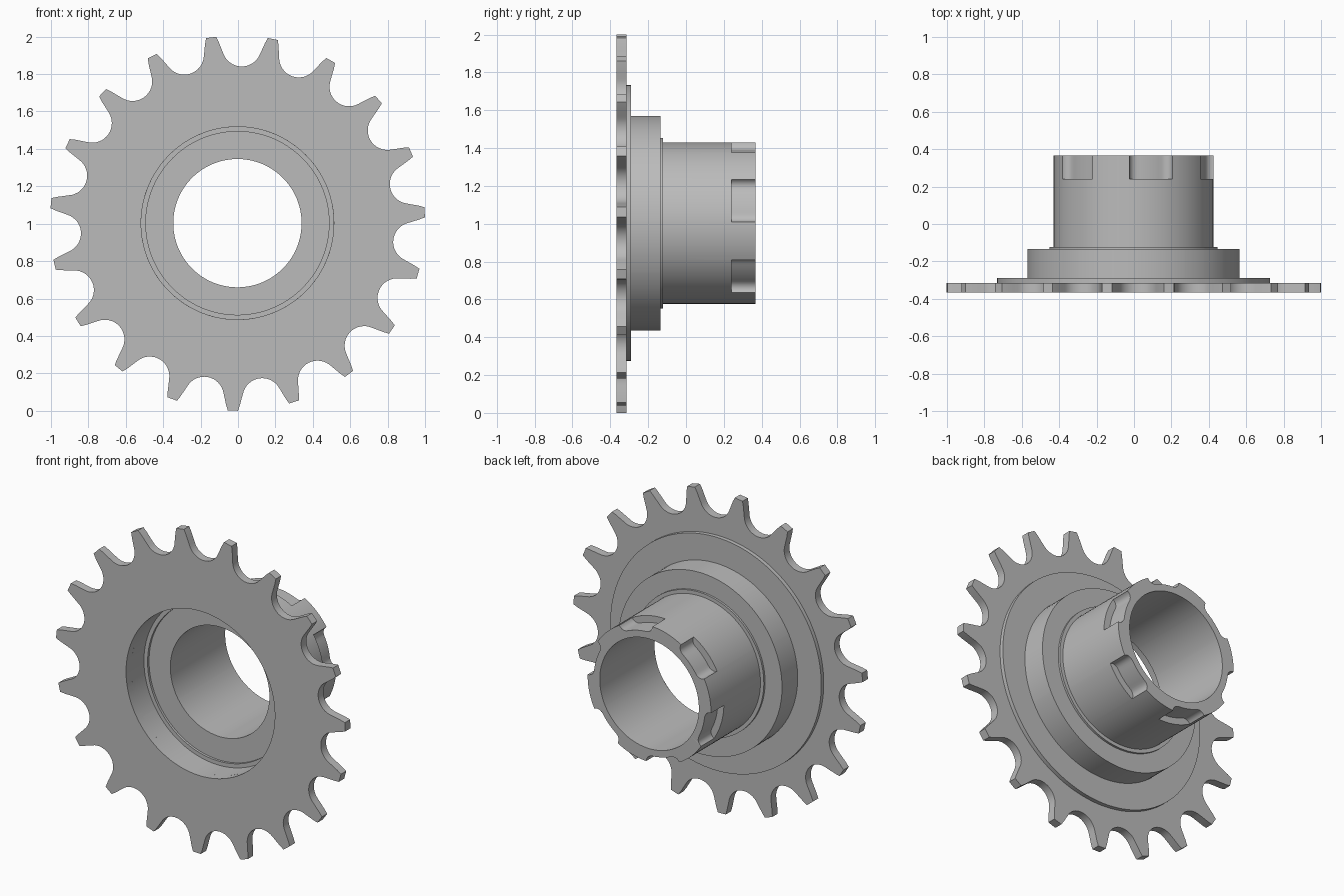
import bpy, bmesh
from math import sin, cos, radians, degrees, atan2, hypot, pi

if "Cube" in bpy.data.objects:
    bpy.data.objects.remove(bpy.data.objects["Cube"], do_unlink=True)

CX, CZ = -0.003, 1.003          # axis of the wheel, running along y
TEETH, TIP_R = 19, 1.003
FIRST_TOOTH = 268.6             # degrees
BORE_R, TUBE_R, COUNTERBORE_R = 0.343, 0.427, 0.515
PLATE_FRONT, PLATE_BACK = -0.367, -0.315
TUBE_END, NOTCH_START = 0.367, 0.24

steel = bpy.data.materials.new("steel_grey")
steel.use_nodes = True
GREY = (0.5, 0.5, 0.5, 1)
steel.diffuse_color = GREY
steel.node_tree.nodes["Principled BSDF"].inputs["Base Color"].default_value = GREY


def loft(name, loops):
    """Skin a closed chain of loops; each is (list of (angle, radius), y)."""
    bm = bmesh.new()
    rings = [[bm.verts.new((CX + r * cos(a), y, CZ + r * sin(a))) for a, r in pts]
             for pts, y in loops]
    for k, ring in enumerate(rings):
        following = rings[(k + 1) % len(rings)]
        for i in range(len(ring)):
            j = (i + 1) % len(ring)
            bm.faces.new((ring[i], ring[j], following[j], following[i]))
    bmesh.ops.remove_doubles(bm, verts=bm.verts, dist=1e-5)
    bmesh.ops.recalc_face_normals(bm, faces=bm.faces)
    mesh = bpy.data.meshes.new(name)
    bm.to_mesh(mesh)
    bm.free()
    mesh.materials.append(steel)
    obj = bpy.data.objects.new(name, mesh)
    bpy.context.collection.objects.link(obj)
    bpy.ops.object.select_all(action="DESELECT")
    obj.select_set(True)
    bpy.context.view_layer.objects.active = obj
    bpy.ops.object.shade_smooth_by_angle(angle=radians(30))
    return obj


def circle(pts, radius):
    return [(a, radius) for a, _ in pts]


# Toothed outline: round roller seat, then a flank curving in to a narrow tip
def tooth_outline():
    half = pi / TEETH
    seat_r, seat_centre = 0.105, 0.943
    side = []
    for k in range(9):
        t = radians(70) * k / 8
        x, z = seat_r * sin(t), seat_centre - seat_r * cos(t)
        side.append((atan2(x, z), hypot(x, z)))
    for width, r in ((0.045, 0.94), (0.037, 0.973), (0.027, TIP_R)):
        side.append((half - width / r, r))
    gap = [(-a, r) for a, r in reversed(side[1:])] + side
    start = radians(FIRST_TOOTH) + half
    return [(start + 2 * half * n + a, r) for n in range(TEETH) for a, r in gap]


# Tube rim outline with six shallow filleted notches
def notched_outline():
    floor_r, fillet, half = 0.385, 0.04, radians(16)
    side = [(half, TUBE_R)]
    for k in range(6):
        t = radians(90) * k / 5
        r = floor_r + fillet * (1 - sin(t))
        side.append((half - fillet * (1 - cos(t)) / r, r))
    edge = side[-1][0]
    floor = [(edge * (k / 4 - 1), floor_r) for k in range(1, 8)]
    notch = [(-a, r) for a, r in side] + floor + side[::-1]
    land = [(half + radians(28) * k / 8, TUBE_R) for k in range(1, 8)]
    return [(radians(16.9 + 60 * n) + a, r) for n in range(6) for a, r in notch + land]


# Sprocket plate
teeth = tooth_outline()
hole = circle(teeth, COUNTERBORE_R)
loft("sprocket_plate", [(teeth, PLATE_FRONT), (teeth, PLATE_BACK),
                        (hole, PLATE_BACK), (hole, PLATE_FRONT)])

# Hub: counterbore, bore, notched rim, then the stepped outside back to the plate
rim = notched_outline()
counterbore = [(COUNTERBORE_R, PLATE_BACK), (COUNTERBORE_R, -0.19), (0.49, -0.19),
               (0.49, -0.175), (BORE_R, -0.175), (BORE_R, TUBE_END)]
outside = [(TUBE_R, NOTCH_START), (TUBE_R, -0.122), (0.45, -0.122), (0.45, -0.135),
           (0.567, -0.135), (0.567, -0.29), (0.73, -0.29), (0.73, PLATE_BACK)]
loft("hub", [(circle(rim, r), y) for r, y in counterbore]
     + [(rim, TUBE_END), (rim, NOTCH_START)]
     + [(circle(rim, r), y) for r, y in outside])
